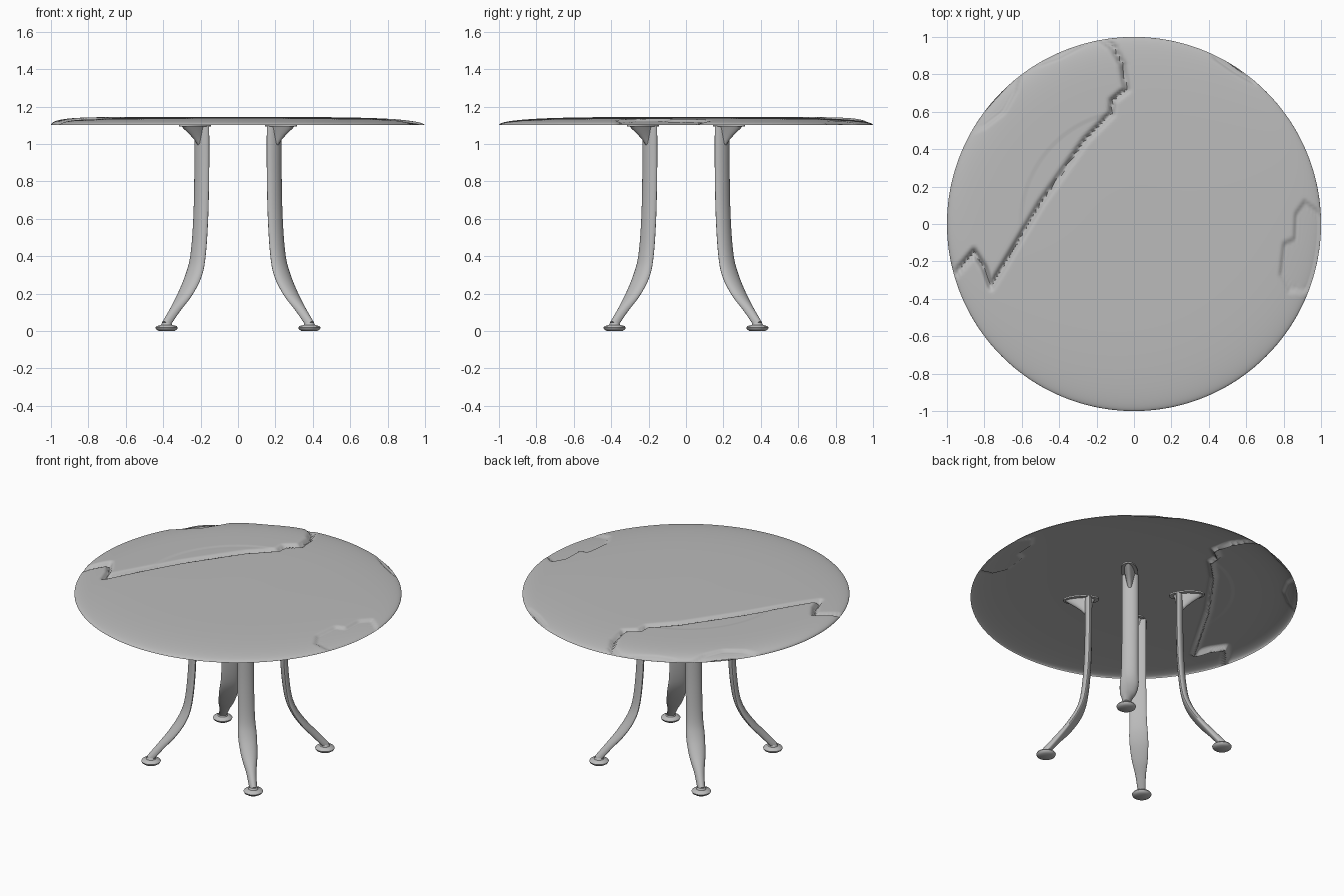
import bpy, bmesh, math
from mathutils import Vector

if "Cube" in bpy.data.objects:
    bpy.data.objects.remove(bpy.data.objects["Cube"], do_unlink=True)

grey = bpy.data.materials.new("plain grey")
grey.use_nodes = True
grey.diffuse_color = (0.5, 0.5, 0.5, 1)
grey.node_tree.nodes["Principled BSDF"].inputs["Base Color"].default_value = (0.5, 0.5, 0.5, 1)


def add_object(name, bm, turn=0.0, angle=40):
    bmesh.ops.recalc_face_normals(bm, faces=bm.faces)
    mesh = bpy.data.meshes.new(name)
    bm.to_mesh(mesh)
    bm.free()
    mesh.materials.append(grey)
    ob = bpy.data.objects.new(name, mesh)
    bpy.context.collection.objects.link(ob)
    ob.rotation_euler.z = turn
    bpy.ops.object.select_all(action='DESELECT')
    ob.select_set(True)
    bpy.context.view_layer.objects.active = ob
    bpy.ops.object.shade_smooth_by_angle(angle=math.radians(angle))
    return ob


def bridge(bm, rings):
    """Join neighbouring closed rings of vertices with quads."""
    for a, b in zip(rings, rings[1:]):
        for i in range(len(a)):
            j = (i + 1) % len(a)
            bm.faces.new((a[i], a[j], b[j], b[i]))


def segment_distance(x, y, a, b):
    dx, dy = b[0] - a[0], b[1] - a[1]
    t = ((x - a[0]) * dx + (y - a[1]) * dy) / (dx * dx + dy * dy)
    t = min(1, max(0, t))
    return math.hypot(x - a[0] - t * dx, y - a[1] - t * dy)


def distance(x, y, line):
    return min(segment_distance(x, y, a, b) for a, b in zip(line, line[1:]))


def inside(x, y, poly):
    hit = False
    for a, b in zip(poly, poly[1:] + poly[:1]):
        if (a[1] > y) != (b[1] > y):
            if x < a[0] + (y - a[1]) * (b[0] - a[0]) / (b[1] - a[1]):
                hit = not hit
    return hit


# Long crack and the rim chips, as plan outlines
crack = [(-1.05, -.36), (-.957, -.27), (-.855, -.15), (-.8, -.235), (-.765, -.335), (-.71, -.245),
         (-.5, .11), (-.26, .45), (-.12, .59), (-.115, .66), (-.04, .72), (-.06, .85),
         (-.11, .945), (-.2, 1.02)]
broken_side = crack + [(-.2, 1.4), (-1.4, 1.4), (-1.4, -.4)]
chips = [
    [(1.05, -.03), (.97, .07), (.915, .11), (.87, .05), (.865, -.085), (.807, -.11), (.79, -.27),
     (.835, -.35), (.92, -.355), (1, -.31)],
    [(-.62, .8), (-.64, .71), (-.7, .6), (-.8, .525), (-.9, .49)],
    [(-.53, .88), (-.5, .86), (-.4, .895), (-.28, .96)],
    [(.43, .92), (.44, .885), (.53, .82), (.64, .76)],
]


def top_height(x, y):
    r = min(1, math.hypot(x, y))
    d = distance(x, y, crack)
    power = 4
    if r > .6 and inside(x, y, broken_side):
        power = 4 + 6 * min(1, d / .03)
    h = .044 * (1 - r ** power) ** .45
    drop = .026 * math.exp(-(d / .014) ** 2)
    if r > .7:
        for chip in chips:
            e = distance(x, y, chip)
            drop += .012 * math.exp(-(e / .012) ** 2)
            if inside(x, y, chip):
                drop += .012 * min(1, e / .02)
    return 1.1 + max(0, h - min(drop, h * .85))


# Table top: one domed sheet, pressed in along the cracks
bm = bmesh.new()
RINGS, SIDES = 110, 360
rings = []
for k in range(1, RINGS + 1):
    r = math.sin(math.pi / 2 * k / RINGS)
    ring = []
    for i in range(SIDES):
        a = 2 * math.pi * i / SIDES
        x, y = r * math.cos(a), r * math.sin(a)
        ring.append(bm.verts.new((x, y, top_height(x, y))))
    rings.append(ring)
bridge(bm, rings)
centre = bm.verts.new((0, 0, top_height(0, 0)))
for i in range(SIDES):
    bm.faces.new((centre, rings[0][i], rings[0][(i + 1) % SIDES]))
top = add_object("table_top", bm, angle=60)
if top.data.polygons[0].normal.z < 0:
    top.data.flip_normals()


def loft(stations, sides=24):
    """Stations: radius, z, tilt, half width, outward depth, inward depth."""
    bm = bmesh.new()
    rings = []
    for r, z, tilt, width, out, back in stations:
        across = Vector((math.cos(tilt), 0, math.sin(tilt)))
        ring = []
        for i in range(sides):
            a = 2 * math.pi * i / sides
            c, s = math.cos(a), math.sin(a)
            p = Vector((r, 0, z)) + across * (c * (out if c > 0 else back))
            p.y = s * width
            ring.append(bm.verts.new(p))
        rings.append(ring)
    bridge(bm, rings)
    bm.faces.new(rings[0])
    bm.faces.new(rings[-1])
    return bm


def smooth_path(points, steps=6):
    """Catmull-Rom interpolation through rows of numbers."""
    rows = []
    padded = [points[0]] + points + [points[-1]]
    for p0, p1, p2, p3 in zip(padded, padded[1:], padded[2:], padded[3:]):
        for k in range(steps):
            t = k / steps
            rows.append([.5 * (2 * b + (c - a) * t + (2 * a - 5 * b + 4 * c - d) * t * t
                               + (3 * b - a - 3 * c + d) * t ** 3)
                         for a, b, c, d in zip(p0, p1, p2, p3)])
    return rows + [list(points[-1])]


# Leg path: radius, z, half width
leg_path = smooth_path([(.27, 1.1, .051), (.27, .85, .051), (.278, .6, .051), (.299, .4, .053),
                        (.335, .29, .058), (.4, .19, .05), (.47, .11, .032), (.54, .03, .023)])
leg_stations = []
for i, (r, z, w) in enumerate(leg_path):
    a, b = leg_path[max(0, i - 1)], leg_path[min(len(leg_path) - 1, i + 1)]
    tilt = math.atan2(b[0] - a[0], a[1] - b[1])
    leg_stations.append((r, z, tilt, w, .032, .012))

# Flared bracket and mounting plate under the top
bracket_stations = [(.285, .99, 0, .012, .012, .02), (.29, 1.02, 0, .016, .034, .03),
                    (.295, 1.05, 0, .022, .066, .04), (.3, 1.08, 0, .028, .105, .05),
                    (.3, 1.095, 0, .032, .125, .06)]
plate_stations = [(.325, 1.094, 0, .052, .11, .11), (.325, 1.104, 0, .052, .11, .11)]

# Foot pad profile: radius, z
pad_profile = [(.042, 0), (.056, .009), (.06, .018), (.054, .026), (.03, .033), (.024, .045)]
pad_stations = [(.54, z, 0, r, r, r) for r, z in pad_profile]

parts = {"leg": leg_stations, "bracket": bracket_stations,
         "mounting_plate": plate_stations, "foot_pad": pad_stations}
corners = ["back_left", "back_right", "front_right", "front_left"]
for k, corner in enumerate(corners):
    for part, stations in parts.items():
        add_object(corner + "_" + part, loft(stations), math.pi / 4 + k * math.pi / 2)
